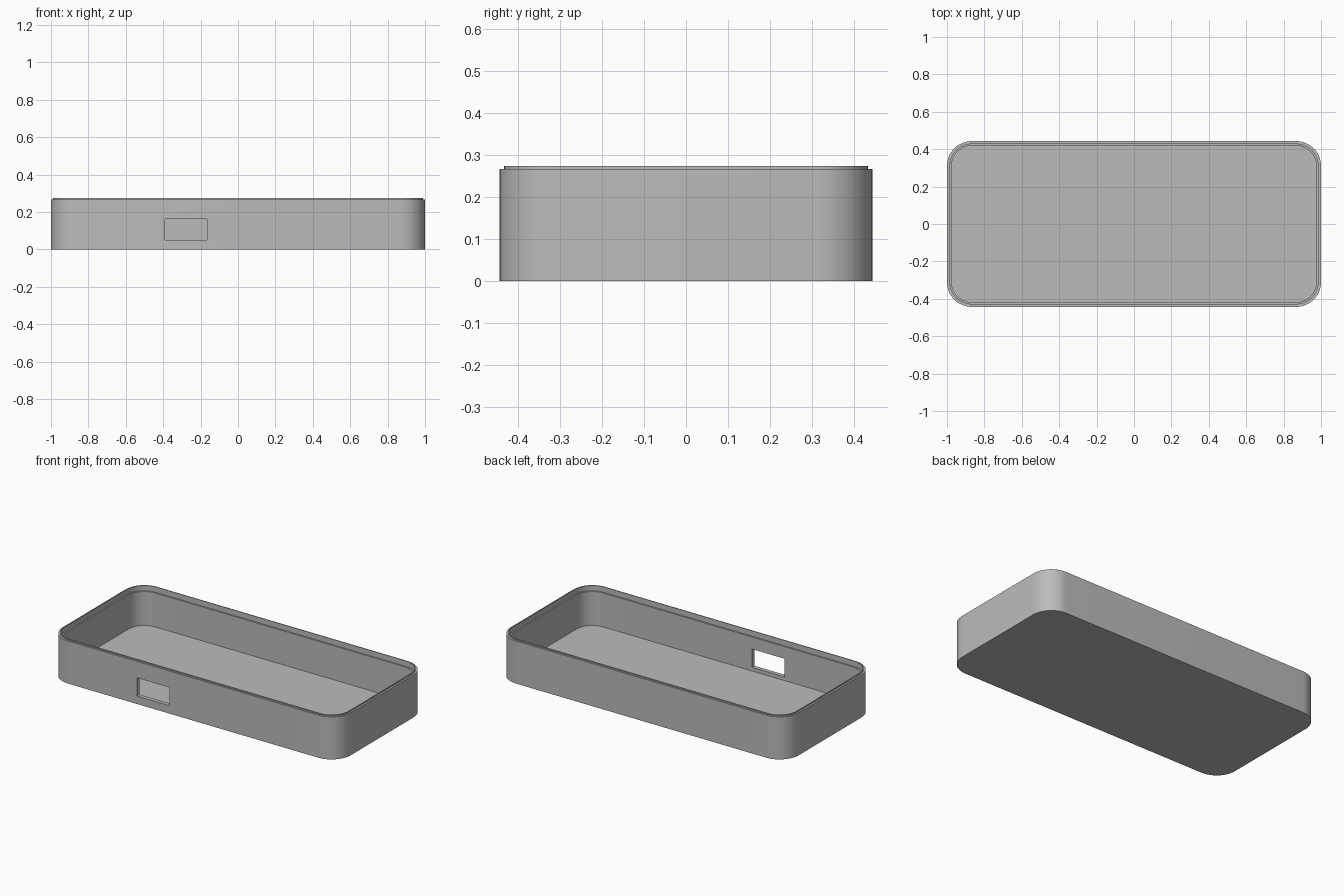
import bpy, bmesh, math

cube = bpy.data.objects.get("Cube")
if cube:
    bpy.data.objects.remove(cube, do_unlink=True)

HALF_X, HALF_Y, RADIUS = 1.0, 0.443, 0.133
ARC_STEPS = 16

gray = bpy.data.materials.new("plain gray")
gray.use_nodes = True
gray.diffuse_color = (0.5, 0.5, 0.5, 1)
gray.node_tree.nodes["Principled BSDF"].inputs["Base Color"].default_value = (0.5, 0.5, 0.5, 1)


def rounded_ring(bm, inset, z):
    """Loop of vertices around a rounded rectangle, shrunk by inset."""
    r = RADIUS - inset
    ring = []
    for quarter, (sx, sy) in enumerate([(1, 1), (-1, 1), (-1, -1), (1, -1)]):
        for i in range(ARC_STEPS + 1):
            a = (quarter + i / ARC_STEPS) * math.pi / 2
            ring.append(bm.verts.new((sx * (HALF_X - RADIUS) + r * math.cos(a),
                                      sy * (HALF_Y - RADIUS) + r * math.sin(a), z)))
    return ring


# Wall section as (inset, height): outside, stepped rim, inner ledge, floor
section = [(0, 0), (0, 0.267), (0.011, 0.267), (0.011, 0.274),
           (0.016, 0.274), (0.016, 0.24), (0.025, 0.24), (0.025, 0.027)]
bm = bmesh.new()
rings = [rounded_ring(bm, *point) for point in section]
for low, high in zip(rings, rings[1:]):
    for i in range(len(low)):
        j = (i + 1) % len(low)
        bm.faces.new((low[i], low[j], high[j], high[i]))
bm.faces.new(rings[0][::-1])
bm.faces.new(rings[-1])
bmesh.ops.recalc_face_normals(bm, faces=bm.faces)
mesh = bpy.data.meshes.new("case_tray")
bm.to_mesh(mesh)
bm.free()
tray = bpy.data.objects.new("case_tray", mesh)
bpy.context.collection.objects.link(tray)
mesh.materials.append(gray)

# Port opening through the front wall
bpy.ops.mesh.primitive_cube_add(size=1, location=(-0.278, -HALF_Y, 0.107))
cutter = bpy.context.object
cutter.name = "port_cutter"
cutter.scale = (0.226, 0.2, 0.114)
cutter.hide_render = True
cutter.display_type = 'WIRE'
cutter.data.materials.append(gray)

port = tray.modifiers.new("port_opening", 'BOOLEAN')
port.operation = 'DIFFERENCE'
port.solver = 'EXACT'
port.object = cutter

# Apply the cut, then smooth the rounded corners only
bpy.ops.object.select_all(action='DESELECT')
tray.select_set(True)
bpy.context.view_layer.objects.active = tray
bpy.ops.object.modifier_apply(modifier=port.name)
bpy.data.objects.remove(cutter, do_unlink=True)
bpy.ops.object.shade_smooth_by_angle(angle=math.radians(30))
